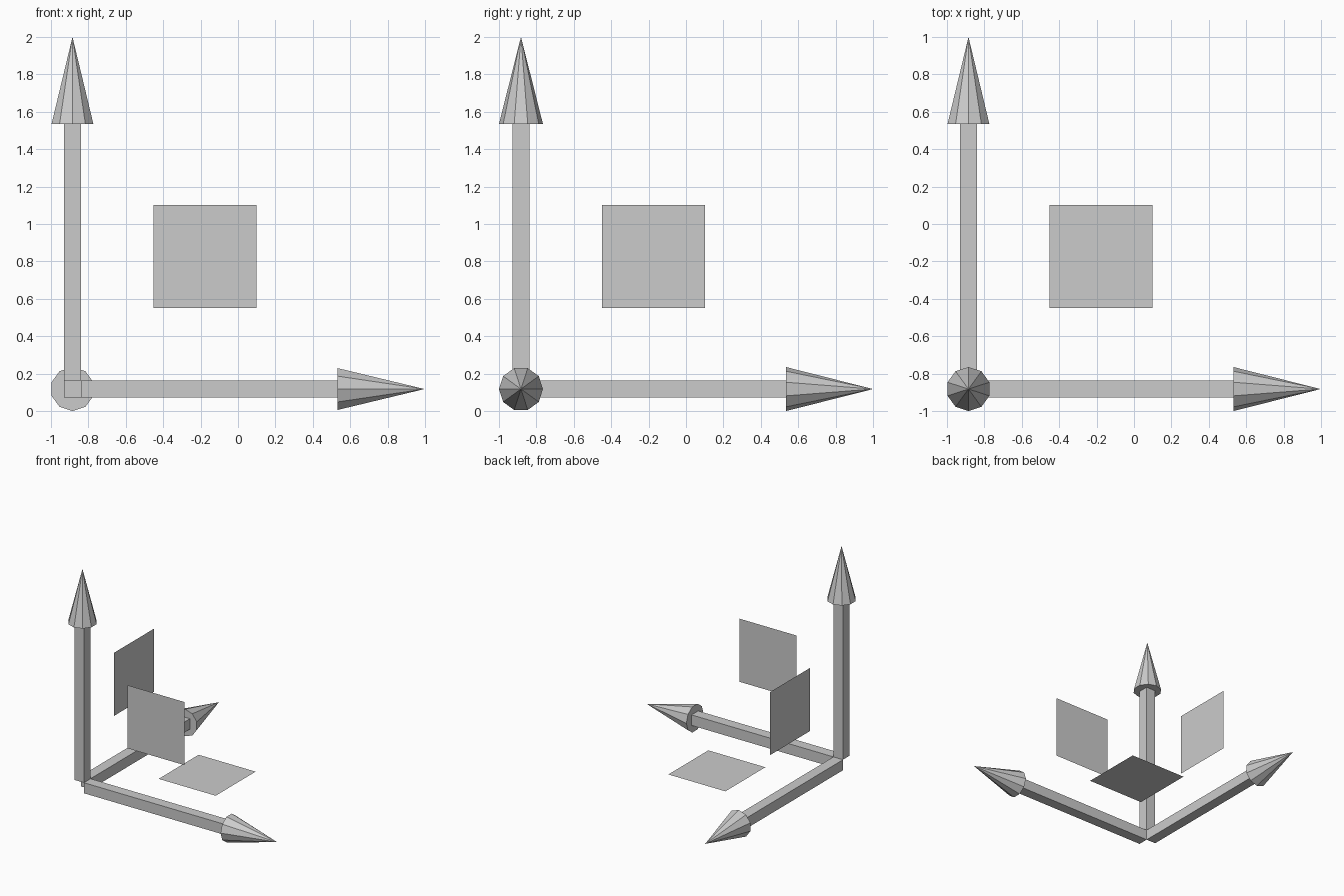
import bpy, bmesh
from math import pi
from mathutils import Matrix, Vector

if "Cube" in bpy.data.objects:
    bpy.data.objects.remove(bpy.data.objects["Cube"])

R = 0.1176                      # arrowhead radius
LEN = 2 - R                     # origin to tip
HEAD = 1.417                    # origin to arrowhead base
W = 0.046                       # shaft half width
P0, P1 = 0.433, 0.984           # plane handle extent along its two axes
ORIGIN = Matrix.Translation(Vector((-0.885, -1 + R, R)))


def finish(name, bm, rot):
    bm.transform(ORIGIN @ rot)
    mesh = bpy.data.meshes.new(name)
    bm.to_mesh(mesh)
    bm.free()
    bpy.context.collection.objects.link(bpy.data.objects.new(name, mesh))


def shaft(name, rot):
    bm = bmesh.new()
    length = HEAD - W
    bmesh.ops.create_cube(bm, size=1, matrix=Matrix.Translation((0, 0, W + length / 2))
                          @ Matrix.Diagonal((2 * W, 2 * W, length, 1)))
    finish(name, bm, rot)


def head(name, rot):
    bm = bmesh.new()
    spin = Matrix.Rotation(pi / 2, 4, 'Z')
    bmesh.ops.create_cone(bm, cap_ends=True, segments=10, radius1=R, radius2=0, depth=LEN - HEAD)
    # turn the ten-sided base so that corners lie on +y and -y
    if max(v.co.x for v in bm.verts) > max(v.co.y for v in bm.verts):
        bm.transform(spin)
    bm.transform(Matrix.Translation((0, 0, (LEN + HEAD) / 2)))
    finish(name, bm, rot)


def plane(name, axis):
    # square sheet lying across the given axis
    bm = bmesh.new()
    verts = []
    for a, b in ((P0, P0), (P1, P0), (P1, P1), (P0, P1)):
        co = [0, 0, 0]
        co[(axis + 1) % 3], co[(axis + 2) % 3] = a, b
        verts.append(bm.verts.new(co))
    bm.faces.new(verts)
    finish(name, bm, Matrix.Identity(4))


# Three arrows, each pointing along one axis
turns = {"x": Matrix.Rotation(pi / 2, 4, 'Y'),
         "y": Matrix.Rotation(-pi / 2, 4, 'X'),
         "z": Matrix.Identity(4)}
for axis, rot in turns.items():
    shaft(f"{axis}_arrow_shaft", rot)
    head(f"{axis}_arrow_head", rot)

# Three square plane handles
for i, name in enumerate(("yz_plane_handle", "xz_plane_handle", "xy_plane_handle")):
    plane(name, i)
